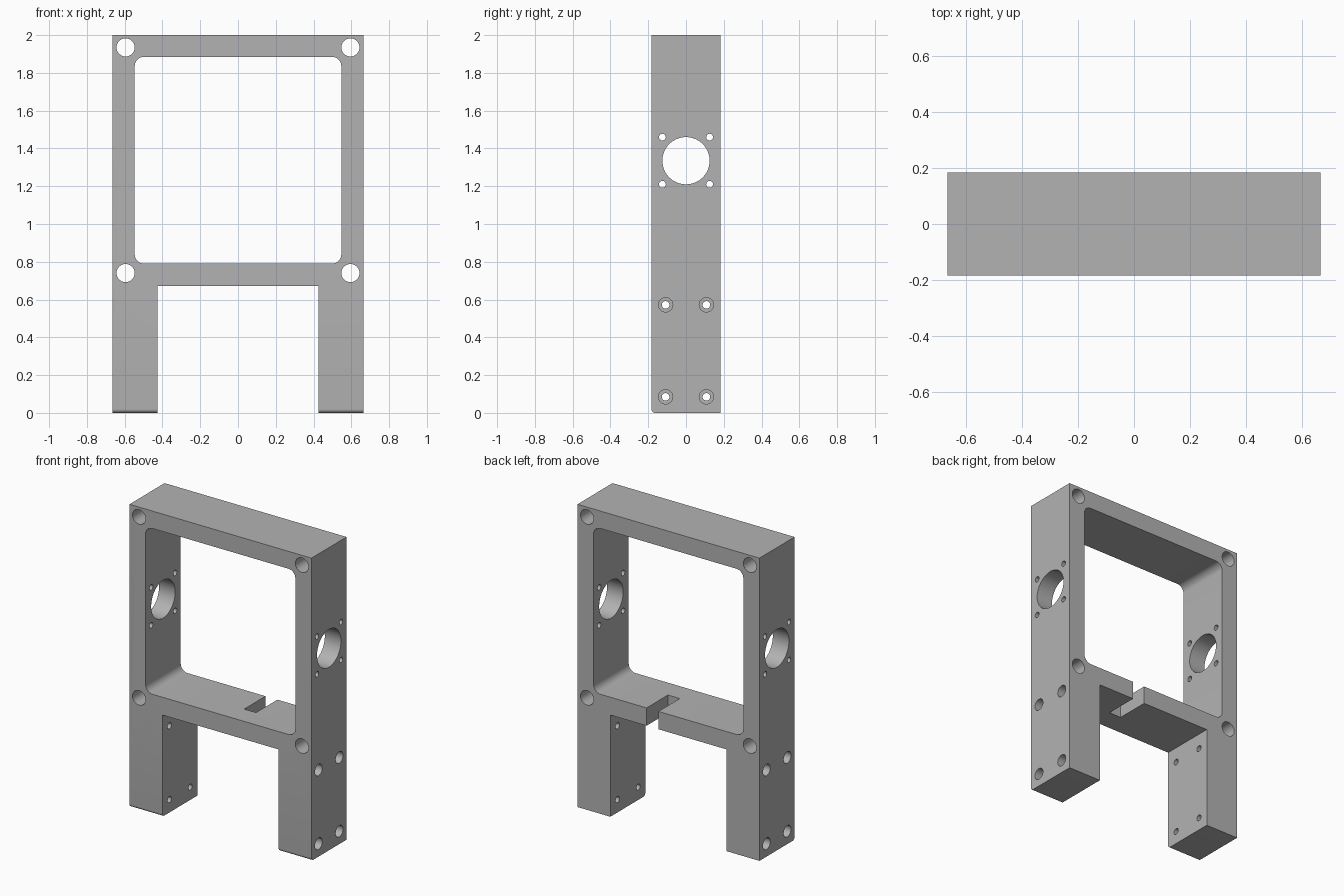
import bpy
from math import pi, cos, sin, radians
from mathutils import Matrix
import bmesh

old = bpy.data.objects.get("Cube")
if old:
    bpy.data.objects.remove(old, do_unlink=True)

HW, HD, H = 0.665, 0.183, 2.0      # half width, half depth, height

grey = bpy.data.materials.new("light grey")
grey.use_nodes = True
colour = (0.45, 0.45, 0.45, 1)
grey.diffuse_color = colour
grey.node_tree.nodes["Principled BSDF"].inputs["Base Color"].default_value = colour


def finish(bm, name):
    bmesh.ops.recalc_face_normals(bm, faces=bm.faces)
    mesh = bpy.data.meshes.new(name)
    bm.to_mesh(mesh)
    bm.free()
    mesh.materials.append(grey)
    ob = bpy.data.objects.new(name, mesh)
    bpy.context.collection.objects.link(ob)
    return ob


def block(name, x0, x1, y0, y1, z0, z1, radius=0, round_edge=None):
    """Box, with the edges chosen by round_edge rounded off."""
    bm = bmesh.new()
    bmesh.ops.create_cube(bm, size=1)
    for v in bm.verts:
        v.co.x = x1 if v.co.x > 0 else x0
        v.co.y = y1 if v.co.y > 0 else y0
        v.co.z = z1 if v.co.z > 0 else z0
    if round_edge:
        edges = [e for e in bm.edges if round_edge(*e.verts)]
        bmesh.ops.bevel(bm, geom=edges, offset=radius, segments=8,
                        profile=0.5, affect='EDGES')
    return finish(bm, name)


def rod(name, axis, centre, radius, length, sides=32):
    """Cylinder lying along x or y."""
    bm = bmesh.new()
    turn = Matrix.Rotation(pi / 2, 4, 'Y' if axis == 'X' else 'X')
    bmesh.ops.create_cone(bm, cap_ends=True, segments=sides, radius1=radius,
                          radius2=radius, depth=length,
                          matrix=Matrix.Translation(centre) @ turn)
    return finish(bm, name)


# Solid block with the front bottom edge rounded
frame = block("frame", -HW, HW, -HD, HD, 0, H, 0.02,
              lambda a, b: all(v.co.y < 0 and v.co.z < 0.1 for v in (a, b)))

cutters = [
    # Rounded window, gap between the legs, slot at the back of the crossbar
    block("window_cutter", -0.547, 0.547, -0.5, 0.5, 0.79, 1.885, 0.05,
          lambda a, b: abs(a.co.y - b.co.y) > 0.5),
    block("leg_gap_cutter", -0.425, 0.425, -0.5, 0.5, -0.5, 0.672),
    block("slot_cutter", 0.073, 0.16, -0.04, 0.5, 0.6, 0.9),
    # Large side opening through both uprights
    rod("side_opening_cutter", 'X', (0, 0, 1.335), 0.125, 2, 64),
]
# Corner holes from front to back
for x in (-0.595, 0.595):
    for z in (0.74, 1.935):
        cutters.append(rod("corner_hole_cutter", 'Y', (x, 0, z), 0.048, 1))
for y in (-1, 1):
    # Small holes around the side opening
    for z in (1.21, 1.46):
        cutters.append(rod("small_hole_cutter", 'X', (0, y * 0.125, z), 0.018, 2, 24))
    # Counterbored screw holes through the legs
    for z in (0.085, 0.572):
        cutters.append(rod("screw_hole_cutter", 'X', (0, y * 0.108, z), 0.02, 2, 24))
        for side in (-1, 1):
            cutters.append(rod("counterbore_cutter", 'X',
                               (side * HW, y * 0.108, z), 0.038, 0.24))

bpy.ops.object.select_all(action='DESELECT')
frame.select_set(True)
bpy.context.view_layer.objects.active = frame
for cutter in cutters:
    cutter.hide_render = True
    mod = frame.modifiers.new("cut", 'BOOLEAN')
    mod.operation = 'DIFFERENCE'
    mod.solver = 'EXACT'
    mod.object = cutter
    bpy.ops.object.modifier_apply(modifier=mod.name)
    bpy.data.objects.remove(cutter, do_unlink=True)

bpy.ops.object.shade_smooth_by_angle(angle=radians(30))
